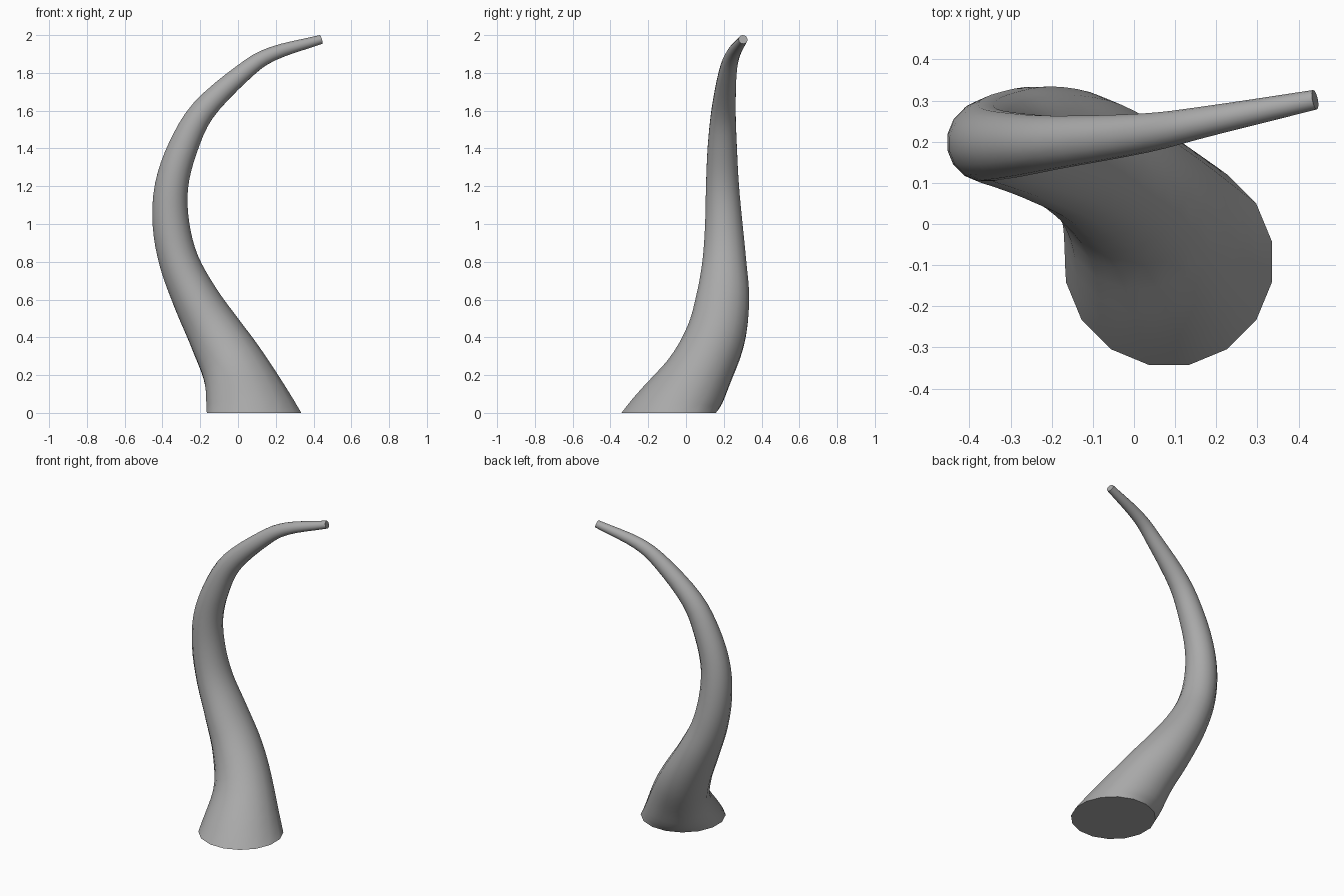
import bpy
import bmesh
from math import cos, sin, tau, radians
from mathutils import Vector

SIDES = 16
STEPS = 4

cube = bpy.data.objects.get("Cube")
if cube:
    bpy.data.objects.remove(cube, do_unlink=True)

# Stations along the horn: centre x, y, z, then width and depth radius
stations = [Vector(s) for s in (
    (0.085, -0.092, 0.0, 0.255, 0.255),
    (0.0, 0.06, 0.2, 0.185, 0.18),
    (-0.11, 0.155, 0.4, 0.15, 0.16),
    (-0.222, 0.194, 0.6, 0.124, 0.143),
    (-0.312, 0.203, 0.8, 0.107, 0.118),
    (-0.355, 0.2, 1.0, 0.099, 0.101),
    (-0.352, 0.193, 1.2, 0.09, 0.089),
    (-0.293, 0.192, 1.4, 0.08, 0.079),
    (-0.185, 0.199, 1.6, 0.066, 0.065),
    (0.025, 0.221, 1.8, 0.049, 0.048),
    (0.18, 0.25, 1.9, 0.038, 0.037),
    (0.44, 0.302, 1.977, 0.024, 0.024),
)]
last = len(stations) - 1
padded = [2 * stations[0] - stations[1], *stations,
          2 * stations[-1] - stations[-2]]


def sample(i, t):
    """Smooth point and slope between station i and the next one."""
    a, b, c, d = padded[i:i + 4]
    k1, k2, k3 = c - a, 2 * a - 5 * b + 4 * c - d, 3 * b - a - 3 * c + d
    point = b + (k1 * t + k2 * t * t + k3 * t ** 3) / 2
    slope = (k1 + 2 * k2 * t + 3 * k3 * t * t) / 2
    return point, Vector(slope[:3]).normalized()


# Rings swept along the path, level at the base and square to the path above
up = Vector((0, 0, 1))
bm = bmesh.new()
rings = []
for n in range(last * STEPS + 1):
    i = min(n // STEPS, last - 1)
    point, tangent = sample(i, n / STEPS - i)
    normal = up.lerp(tangent, min(1, n / (STEPS * 1.5))).normalized()
    turn = up.rotation_difference(normal)
    centre = Vector(point[:3])
    ring = []
    for s in range(SIDES):
        angle = tau * (s + 0.5) / SIDES
        offset = Vector((cos(angle) * point[3], sin(angle) * point[4], 0))
        ring.append(bm.verts.new(centre + turn @ offset))
    rings.append(ring)

for low, high in zip(rings, rings[1:]):
    for s in range(SIDES):
        e = (s + 1) % SIDES
        bm.faces.new((low[s], low[e], high[e], high[s]))

# Flat caps at the base and the tip
bm.faces.new(rings[0][::-1])
bm.faces.new(rings[-1])

mesh = bpy.data.meshes.new("curved_horn")
bm.to_mesh(mesh)
bm.free()
horn = bpy.data.objects.new("curved_horn", mesh)
bpy.context.collection.objects.link(horn)

grey = bpy.data.materials.new("plain grey")
grey.use_nodes = True
colour = (0.4, 0.4, 0.4, 1)
grey.diffuse_color = colour
grey.node_tree.nodes["Principled BSDF"].inputs["Base Color"].default_value = colour
mesh.materials.append(grey)

bpy.ops.object.select_all(action='DESELECT')
horn.select_set(True)
bpy.context.view_layer.objects.active = horn
bpy.ops.object.shade_smooth_by_angle(angle=radians(40))
